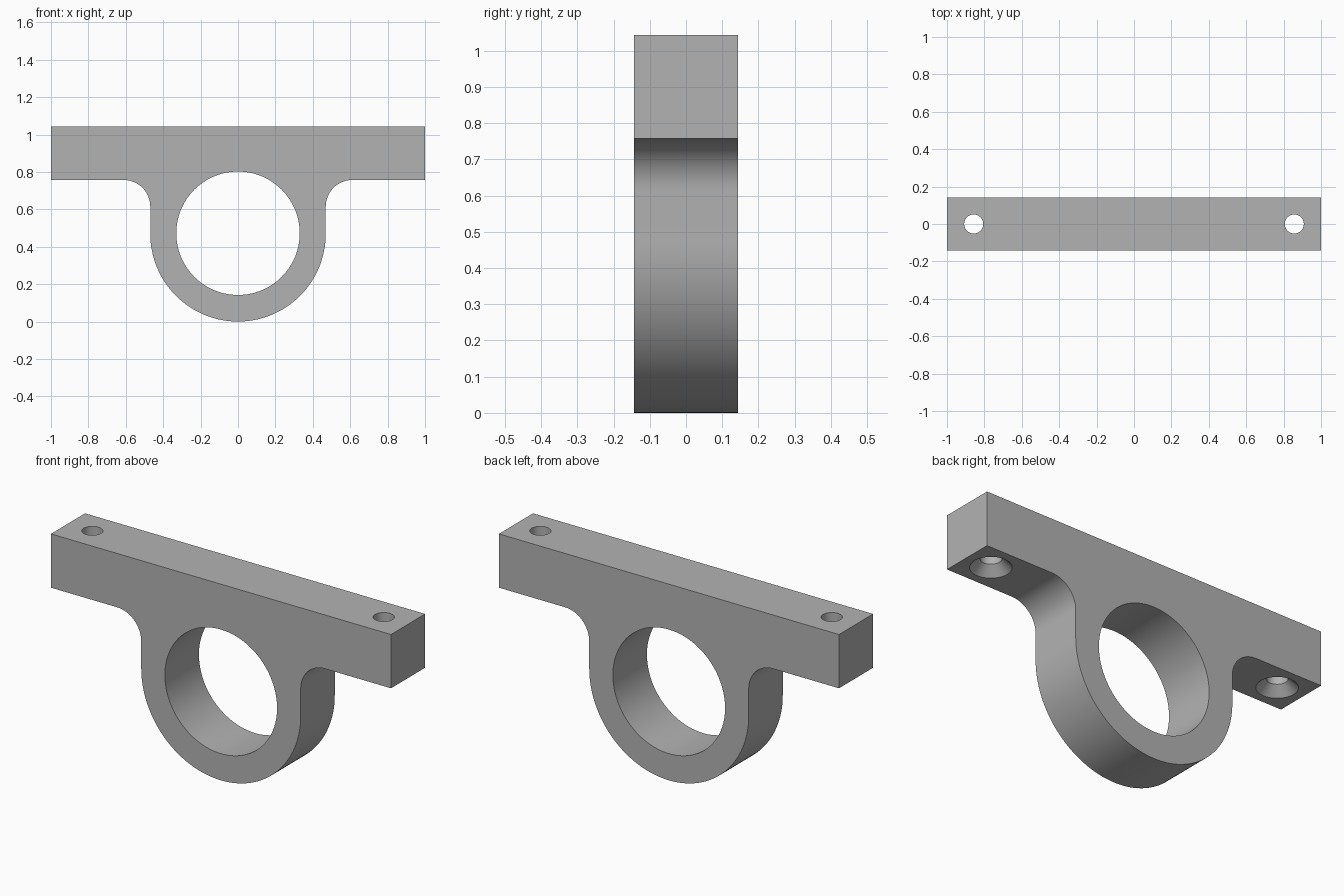
import bpy, bmesh
from math import pi, sin, cos, radians
from mathutils import Matrix, Vector

if "Cube" in bpy.data.objects:
    bpy.data.objects.remove(bpy.data.objects["Cube"])

HEIGHT = 1.043
PLATE_BOTTOM = 0.757
HALF_DEPTH = 0.143
RING_R = 0.469
RING_Z = RING_R
BORE_R = 0.33
FILLET = 0.143
SCREW_X = 0.857
SCREW_R = 0.051
SINK_R = 0.098

grey = bpy.data.materials.new("plain grey")
grey.use_nodes = True
colour = (0.45, 0.45, 0.45, 1)
grey.diffuse_color = colour
grey.node_tree.nodes["Principled BSDF"].inputs["Base Color"].default_value = colour


def arc(cx, cz, r, start, end, steps):
    angles = [radians(start + (end - start) * i / steps) for i in range(steps + 1)]
    return [(cx + r * cos(a), cz + r * sin(a)) for a in angles]


def finish(name, bm):
    bmesh.ops.recalc_face_normals(bm, faces=bm.faces)
    mesh = bpy.data.meshes.new(name)
    bm.to_mesh(mesh)
    bm.free()
    mesh.materials.append(grey)
    obj = bpy.data.objects.new(name, mesh)
    bpy.context.collection.objects.link(obj)
    return obj


def extrude_profile(name, points, half_depth):
    """Extrude an x-z outline along y."""
    bm = bmesh.new()
    face = bm.faces.new([bm.verts.new((x, -half_depth, z)) for x, z in points])
    moved = bmesh.ops.extrude_face_region(bm, geom=[face])["geom"]
    verts = [v for v in moved if isinstance(v, bmesh.types.BMVert)]
    bmesh.ops.translate(bm, verts=verts, vec=(0, 2 * half_depth, 0))
    return finish(name, bm)


def lathe(name, profile, x, steps=48):
    """Closed turned solid about a vertical axis, from (radius, z) points."""
    bm = bmesh.new()
    rings = [[bm.verts.new((x + r * cos(2 * pi * i / steps), r * sin(2 * pi * i / steps), z))
              for i in range(steps)] for r, z in profile]
    for low, high in zip(rings, rings[1:]):
        for i in range(steps):
            j = (i + 1) % steps
            bm.faces.new((low[i], low[j], high[j], high[i]))
    bm.faces.new(rings[0])
    bm.faces.new(rings[-1])
    return finish(name, bm)


# Bracket outline: plate, filleted neck and rounded bottom
right_fillet = arc(RING_R + FILLET, PLATE_BOTTOM - FILLET, FILLET, 180, 90, 16)
left_fillet = [(-x, z) for x, z in reversed(right_fillet)]
outline = [(-1, HEIGHT), (-1, PLATE_BOTTOM)] + left_fillet
outline += arc(0, RING_Z, RING_R, 180, 360, 64)
outline += right_fillet + [(1, PLATE_BOTTOM), (1, HEIGHT)]
bracket = extrude_profile("bracket", outline, HALF_DEPTH)

# Large bore and the two screw holes, countersunk from below
cutters = [extrude_profile("bore_cutter", arc(0, RING_Z + 0.003, BORE_R, 0, 360, 96)[:-1], 0.3)]
slope = SINK_R - SCREW_R
for side, x in (("left", SCREW_X), ("right", -SCREW_X)):
    profile = [(SINK_R + 0.02, PLATE_BOTTOM - 0.02), (SCREW_R, PLATE_BOTTOM + slope),
               (SCREW_R, HEIGHT + 0.1)]
    cutters.append(lathe(side + "_screw_cutter", profile, x))

bpy.ops.object.select_all(action="DESELECT")
bpy.context.view_layer.objects.active = bracket
bracket.select_set(True)
for cutter in cutters:
    cutter.hide_render = True
    cut = bracket.modifiers.new(cutter.name, "BOOLEAN")
    cut.operation = "DIFFERENCE"
    cut.solver = "EXACT"
    cut.object = cutter
    bpy.ops.object.modifier_apply(modifier=cut.name)
    bpy.data.objects.remove(cutter)

bpy.ops.object.shade_smooth_by_angle(angle=radians(30))
